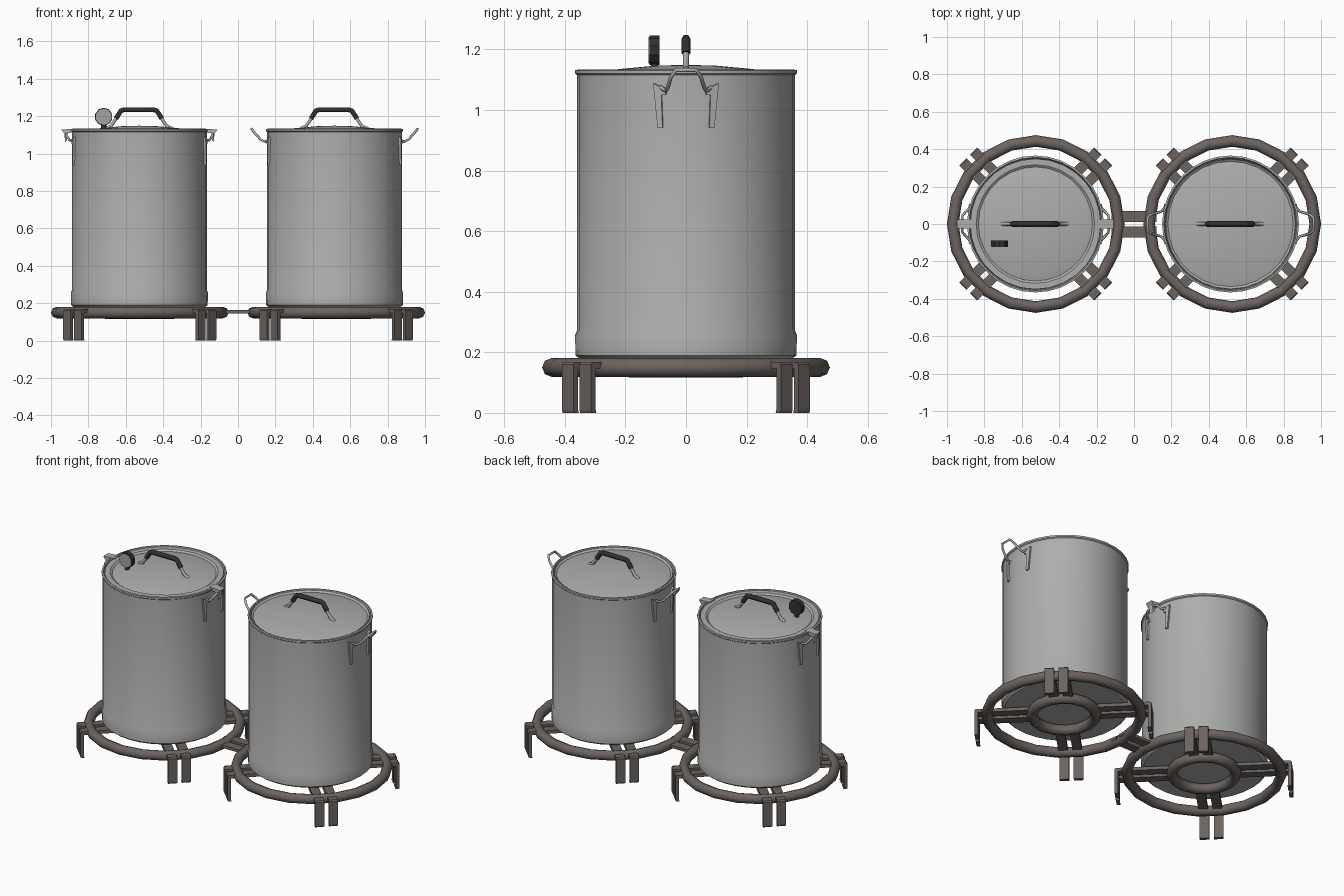
import bpy, bmesh, math
from mathutils import Matrix, Vector

if "Cube" in bpy.data.objects:
    bpy.data.objects.remove(bpy.data.objects["Cube"])


def material(name, r, g, b):
    m = bpy.data.materials.new(name)
    m.diffuse_color = (r, g, b, 1)
    m.use_nodes = True
    m.node_tree.nodes["Principled BSDF"].inputs["Base Color"].default_value = m.diffuse_color
    return m


STEEL = material("brushed steel", 0.42, 0.42, 0.415)
IRON = material("brown cast iron", 0.15, 0.128, 0.118)
BLACK = material("black plastic", 0.03, 0.03, 0.03)
DIAL = material("dial grey", 0.36, 0.36, 0.36)


def finish(name, bm, mat, smooth=None):
    bmesh.ops.recalc_face_normals(bm, faces=bm.faces[:])
    me = bpy.data.meshes.new(name)
    bm.to_mesh(me)
    bm.free()
    me.materials.append(mat)
    ob = bpy.data.objects.new(name, me)
    bpy.context.collection.objects.link(ob)
    if smooth:
        bpy.ops.object.select_all(action='DESELECT')
        ob.select_set(True)
        bpy.context.view_layer.objects.active = ob
        bpy.ops.object.shade_smooth_by_angle(angle=math.radians(smooth))
    return ob


def lathe(name, cx, profile, steps, mat, closed=False, smooth=35):
    """Revolve (radius, z) points about a vertical axis at x = cx."""
    bm = bmesh.new()
    vs = [bm.verts.new((r, 0, z)) for r, z in profile]
    n = len(vs)
    edges = [bm.edges.new((vs[i], vs[(i + 1) % n])) for i in range(n if closed else n - 1)]
    bmesh.ops.spin(bm, geom=vs + edges, cent=(0, 0, 0), axis=(0, 0, 1),
                   angle=math.tau, steps=steps, use_duplicate=False)
    bmesh.ops.remove_doubles(bm, verts=bm.verts[:], dist=1e-4)
    bmesh.ops.translate(bm, verts=bm.verts[:], vec=(cx, 0, 0))
    return finish(name, bm, mat, smooth)


def torus(name, cx, major, minor, z, steps):
    prof = [(major + minor * math.cos(i * math.tau / 8), z + minor * math.sin(i * math.tau / 8))
            for i in range(8)]
    return lathe(name, cx, prof, steps, IRON, closed=True, smooth=50)


def prism(name, pts, depth, matrix, mat):
    """Extrude an (x, z) outline along y, centred, then place it."""
    bm = bmesh.new()
    f = bm.faces.new([bm.verts.new((x, -depth / 2, z)) for x, z in pts])
    ext = bmesh.ops.extrude_face_region(bm, geom=[f])
    bmesh.ops.translate(bm, vec=(0, depth, 0),
                        verts=[v for v in ext['geom'] if isinstance(v, bmesh.types.BMVert)])
    bmesh.ops.transform(bm, matrix=matrix, verts=bm.verts[:])
    return finish(name, bm, mat)


def tube(name, pts, radius, matrix, mat):
    """Round rod through a list of points."""
    cu = bpy.data.curves.new(name, 'CURVE')
    cu.dimensions = '3D'
    cu.bevel_depth = radius
    cu.bevel_resolution = 1
    cu.use_fill_caps = True
    sp = cu.splines.new('POLY')
    sp.points.add(len(pts) - 1)
    for p, co in zip(sp.points, pts):
        p.co = (*(matrix @ Vector(co)), 1)
    cu.materials.append(mat)
    ob = bpy.data.objects.new(name, cu)
    bpy.context.collection.objects.link(ob)
    bpy.ops.object.select_all(action='DESELECT')
    ob.select_set(True)
    bpy.context.view_layer.objects.active = ob
    bpy.ops.object.convert(target='MESH')
    return ob


def turned(cx, angle, offset=0.0):
    return (Matrix.Translation((cx, 0, 0)) @ Matrix.Rotation(angle, 4, 'Z')
            @ Matrix.Translation((0, offset, 0)))


def burner(side, cx):
    torus(side + "_outer_ring", cx, 0.444, 0.031, 0.15, 20)
    torus(side + "_inner_ring", cx, 0.184, 0.032, 0.148, 16)
    # paired spokes bending down into feet
    bent = [(0.19, 0.147), (0.49, 0.147), (0.49, 0.01), (0.487, 0.0), (0.508, 0.0),
            (0.511, 0.01), (0.511, 0.16), (0.504, 0.168), (0.19, 0.168)]
    for k in range(4):
        for s in (-1, 1):
            prism(side + "_spoke_foot", bent, 0.055,
                  turned(cx, math.pi / 4 + k * math.pi / 2, s * 0.041), IRON)


def pot(side, cx, lid_edge):
    lathe(side + "_pot", cx,
          [(0, 0.178), (0.35, 0.178), (0.365, 0.19), (0.366, 0.258), (0.360, 0.272),
           (0.360, 1.115), (0.366, 1.12), (0.366, 1.131), (0.356, 1.133), (0.350, 1.112),
           (0, 1.112)], 32, STEEL)
    # shallow domed lid
    lathe(side + "_lid", cx,
          [(0.350, 1.113), (0.349, 1.128), (lid_edge + 0.012, 1.128), (lid_edge, 1.119),
           (lid_edge - 0.02, 1.124), (0.20, 1.137), (0.10, 1.146), (0, 1.149)], 28, STEEL)
    # lid handle: steel feet and black grip
    at = Matrix.Translation((cx - 0.003, 0, 0))
    for s in (-1, 1):
        tube(side + "_lid_handle_leg",
             [(s * 0.178, 0, 1.135), (s * 0.15, 0, 1.146), (s * 0.132, 0, 1.172),
              (s * 0.11, 0, 1.205)], 0.010, at, STEEL)
    tube(side + "_lid_grip",
         [(-0.123, 0, 1.187), (-0.096, 0, 1.229), (-0.08, 0, 1.234), (0.08, 0, 1.234),
          (0.096, 0, 1.229), (0.123, 0, 1.187)], 0.015, at, BLACK)
    # tapered handle straps on both sides
    strap = [(0.076, 0.94), (0.093, 0.94), (0.108, 1.088), (0.062, 1.066), (0.066, 1.05), (0.08, 1.05)]
    for a in (0, math.pi):
        for s in (-1, 1):
            m = turned(cx, a + s * math.radians(13.2)) @ Matrix.Translation((0.3625, 0, 0)) \
                @ Matrix.Rotation(math.pi / 2, 4, 'Z') @ Matrix.Translation((-s * 0.083, 0, 0))
            prism(side + "_handle_strap", [(s * x, z) for x, z in strap], 0.014, m, STEEL)


for side, cx in (("left", -0.525), ("right", 0.525)):
    burner(side, cx)

# bars joining the two stands
for y in (-0.043, 0.04):
    prism("joining_bar", [(-0.12, 0.145), (0.12, 0.145), (0.12, 0.163), (-0.12, 0.163)], 0.058,
          Matrix.Translation((0, y, 0)), IRON)

pot("left", -0.527, 0.305)
pot("right", 0.516, 0.335)

for a in (0, math.pi):
    # open flared handles on the right pot
    tube("right_side_handle",
         [(0.352, -0.085, 1.075), (0.372, -0.066, 1.063), (0.395, -0.06, 1.075),
          (0.425, -0.05, 1.108), (0.444, -0.033, 1.132), (0.444, 0.033, 1.132),
          (0.425, 0.05, 1.108), (0.395, 0.06, 1.075), (0.372, 0.066, 1.063),
          (0.352, 0.085, 1.075)], 0.007, turned(0.516, a), STEEL)
    # lid clamps over the left pot handles
    m = turned(-0.527, a)
    prism("left_clamp_plate", [(0.34, 1.118), (0.40, 1.105), (0.418, 1.128), (0.34, 1.134)],
          0.05, m, STEEL)
    prism("left_clamp_hook", [(0.385, 1.11), (0.388, 1.07), (0.397, 1.062), (0.402, 1.11)],
          0.03, m, STEEL)
    tube("left_side_handle",
         [(0.352, -0.085, 1.075), (0.372, -0.066, 1.07), (0.39, -0.045, 1.095),
          (0.395, 0, 1.112), (0.39, 0.045, 1.095), (0.372, 0.066, 1.07),
          (0.352, 0.085, 1.075)], 0.007, m, STEEL)

# thermometer on the left lid
gauge = Matrix.Translation((-0.718, -0.104, 1.197))


def octagon(r):
    return [(r * math.cos((i + .5) * math.tau / 10), r * math.sin((i + .5) * math.tau / 10)) for i in range(10)]


prism("thermometer_case", octagon(0.048), 0.032, gauge, BLACK)
prism("thermometer_dial", octagon(0.043), 0.006, gauge @ Matrix.Translation((0, -0.017, 0)), DIAL)
tube("thermometer_stem", [(0, 0, -0.03), (0, 0, -0.08)], 0.014, gauge, BLACK)
